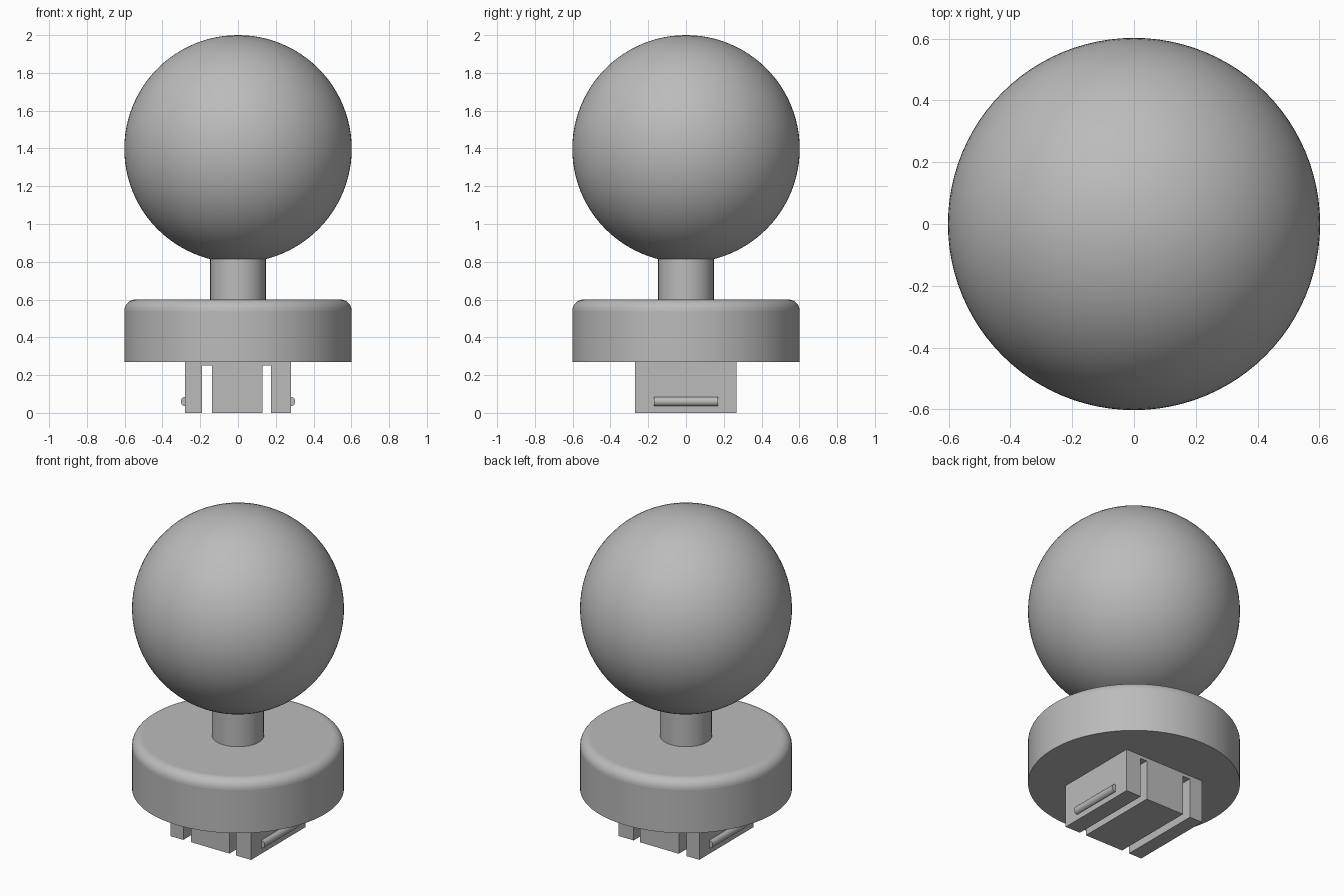
import bpy
import bmesh
import math

cube = bpy.data.objects.get("Cube")
if cube:
    bpy.data.objects.remove(cube, do_unlink=True)

grey = bpy.data.materials.new("plain_grey")
grey.use_nodes = True
colour = (0.5, 0.5, 0.5, 1)
grey.diffuse_color = colour
grey.node_tree.nodes["Principled BSDF"].inputs["Base Color"].default_value = colour


def finish(name, smooth=True):
    ob = bpy.context.object
    ob.name = name
    ob.data.materials.append(grey)
    if smooth:
        bpy.ops.object.shade_smooth_by_angle(angle=math.radians(35))
    return ob


def cylinder(name, radius, z0, z1, sides):
    bpy.ops.mesh.primitive_cylinder_add(vertices=sides, radius=radius, depth=z1 - z0,
                                        location=(0, 0, (z0 + z1) / 2))
    return finish(name)


# Ball and its stem
bpy.ops.mesh.primitive_uv_sphere_add(segments=96, ring_count=48, radius=0.602,
                                     location=(0, 0, 1.398))
finish("ball")
cylinder("stem", 0.147, 0.58, 0.84, 64)

# Round base with a rounded upper rim
base = cylinder("round_base", 0.602, 0.27, 0.6, 96)
bm = bmesh.new()
bm.from_mesh(base.data)
rim = [e for e in bm.edges if all(v.co.z > 0 for v in e.verts)]
bmesh.ops.bevel(bm, geom=rim, offset=0.06, segments=8, profile=0.5, affect='EDGES')
bm.to_mesh(base.data)
bm.free()
bpy.context.view_layer.objects.active = base
bpy.ops.object.shade_smooth_by_angle(angle=math.radians(35))

# Clip block: one extruded outline with two slots open at the bottom
outline = [(-0.28, 0), (-0.19, 0), (-0.19, 0.25), (-0.138, 0.25), (-0.138, 0),
           (0.13, 0), (0.13, 0.25), (0.175, 0.25), (0.175, 0), (0.28, 0),
           (0.28, 0.275), (-0.28, 0.275)]
bm = bmesh.new()
face = bm.faces.new([bm.verts.new((x, -0.27, z)) for x, z in outline])
ext = bmesh.ops.extrude_face_region(bm, geom=[face])
bmesh.ops.translate(bm, vec=(0, 0.538, 0),
                    verts=[g for g in ext["geom"] if isinstance(g, bmesh.types.BMVert)])
bmesh.ops.recalc_face_normals(bm, faces=bm.faces)
mesh = bpy.data.meshes.new("clip_block")
bm.to_mesh(mesh)
bm.free()
block = bpy.data.objects.new("clip_block", mesh)
bpy.context.collection.objects.link(block)
mesh.materials.append(grey)

# Latch ridges on the outer clip arms
for side, name in ((1, "left_latch_ridge"), (-1, "right_latch_ridge")):
    bpy.ops.mesh.primitive_cylinder_add(vertices=32, radius=0.025, depth=0.337,
                                        location=(side * 0.278, 0, 0.06),
                                        rotation=(math.pi / 2, 0, 0))
    finish(name)
